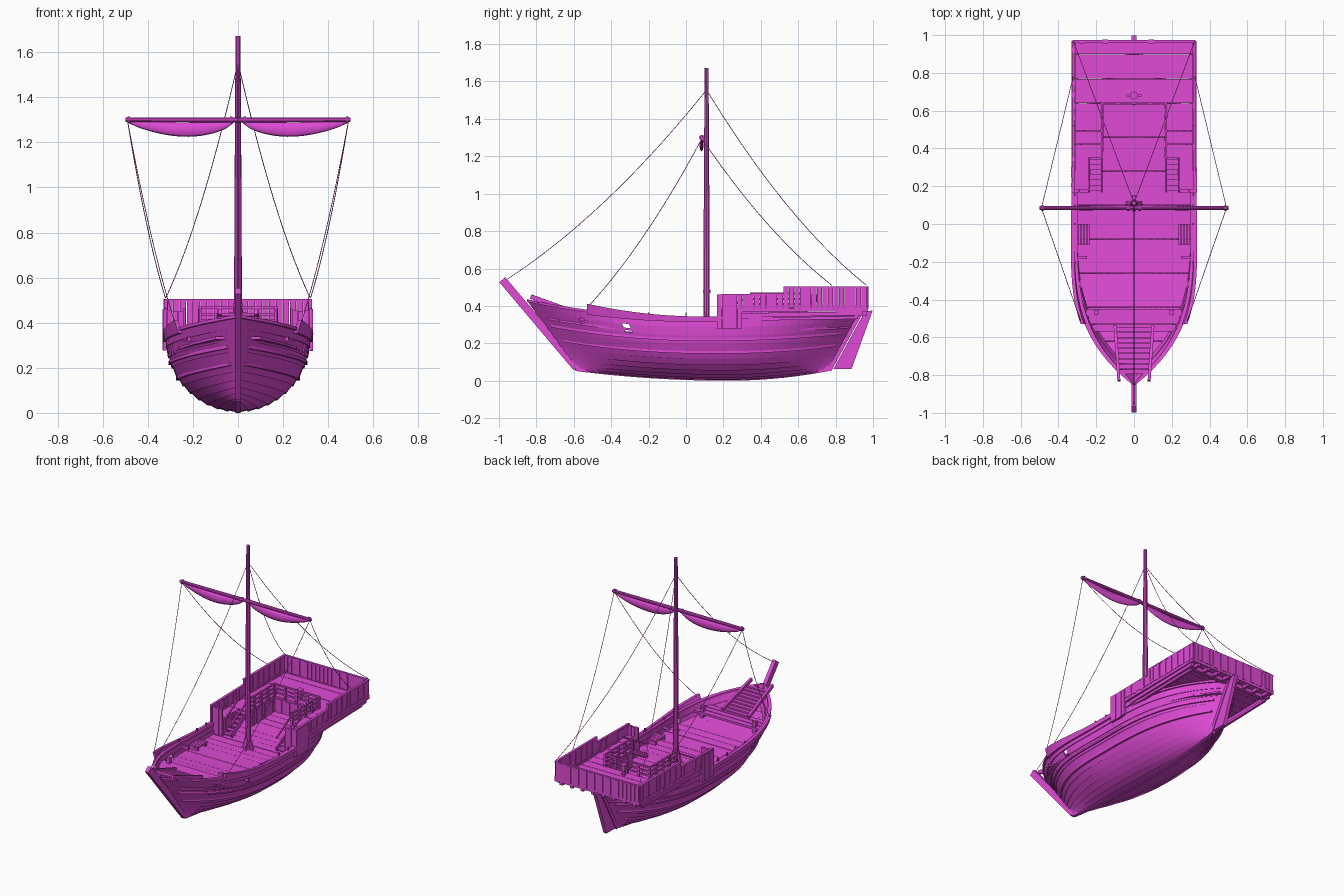
import bpy, bmesh, math, random
from mathutils import Vector as V

random.seed(4)
cube = bpy.data.objects.get("Cube")
if cube:
    bpy.data.objects.remove(cube)

mat = bpy.data.materials.new("magenta")
mat.use_nodes = True
COLOR = (0.75, 0.07, 0.68, 1)
mat.diffuse_color = COLOR
for node in mat.node_tree.nodes:
    if node.type == 'BSDF_PRINCIPLED':
        node.inputs["Base Color"].default_value = COLOR


# ---------- helpers ----------
def finish(name, bm):
    bmesh.ops.recalc_face_normals(bm, faces=bm.faces)
    me = bpy.data.meshes.new(name)
    bm.to_mesh(me)
    bm.free()
    me.materials.append(mat)
    ob = bpy.data.objects.new(name, me)
    bpy.context.collection.objects.link(ob)


def loft(bm, rings):
    rows = [[bm.verts.new(p) for p in r] for r in rings]
    n = len(rows[0])
    for a, b in zip(rows, rows[1:]):
        for i in range(n):
            k = (i + 1) % n
            bm.faces.new((a[i], a[k], b[k], b[i]))
    bm.faces.new(rows[0])
    bm.faces.new(rows[-1])


def box(bm, lo, hi):
    loft(bm, [[(x, lo[1], lo[2]), (x, hi[1], lo[2]), (x, hi[1], hi[2]), (x, lo[1], hi[2])]
              for x in (lo[0], hi[0])])


def frame(d):
    d = d.normalized()
    side = d.cross(V((0, 0, 1)))
    side = V((1, 0, 0)) if side.length < 1e-3 else side.normalized()
    return side, side.cross(d)


def beam(bm, p0, p1, w, h):
    p0, p1 = V(p0), V(p1)
    s, u = frame(p1 - p0)
    loft(bm, [[p + s * a * w / 2 + u * b * h / 2 for a, b in ((-1, -1), (1, -1), (1, 1), (-1, 1))]
              for p in (p0, p1)])


def tube(bm, pts, radii, n=10):
    pts = [V(p) for p in pts]
    s, u = frame(pts[-1] - pts[0])
    loft(bm, [[p + (s * math.cos(k * math.tau / n) + u * math.sin(k * math.tau / n)) * r
               for k in range(n)] for p, r in zip(pts, radii)])


def wall(bm, p0, p1, z0, z1, t=0.012, jitter=0.005, step=0.03):
    # row of upright boards between two plan points
    p0, p1 = V((*p0, 0)), V((*p1, 0))
    n = max(1, round((p1 - p0).length / step))
    s = frame(p1 - p0)[0]
    for i in range(n):
        a, b = p0.lerp(p1, (i + 0.04) / n), p0.lerp(p1, (i + 0.96) / n)
        tt = t / 2 + (i % 2) * 0.002 + random.uniform(0, 0.002)
        lo, hi = z0 - random.uniform(0, jitter), z1 - random.uniform(0, jitter)
        loft(bm, [[a - s * tt + V((0, 0, z)), a + s * tt + V((0, 0, z)),
                   b + s * tt + V((0, 0, z)), b - s * tt + V((0, 0, z))] for z in (lo, hi)])


# ---------- hull shape ----------
def sheer(s):
    return 0.335 + (0.095 if s < 0 else 0.03) * s * s


def hull(s, a):
    zf = 1 - math.cos(a)
    y = (-0.59 - 0.26 * zf) * (1 - s) / 2 + (0.765 + 0.165 * zf) * (1 + s) / 2
    keel = 0.008 + 0.052 * ((s - 0.2) / (1.2 if s < 0.2 else 0.8)) ** 2
    x = 0.318 * math.sin(a) * (1 - abs(s) ** (2.2 + 1.35 * zf))
    return V((x, y, keel + (sheer(s) - keel) * zf))


def s_at(y):
    return max(-1, min(1, (y - 0.04) / 0.89))


def half_width(y, frac=1):
    return hull(s_at(y), math.pi / 2 * frac).x


STATIONS = [i / 22 - 1 for i in range(45)]
STRAKES = 11
bm = bmesh.new()
for j in range(STRAKES):
    a0, a1 = (math.pi / 2 * k / STRAKES for k in (j, j + 1))
    for sx in (1, -1):
        rings = []
        for s in STATIONS:
            ring = []
            for a, off in ((a0, 0.006), (a1, 0), (a1, -0.012), (a0, -0.006)):
                p = hull(s, a) + V((math.sin(a), 0, -math.cos(a))) * off
                ring.append((sx * max(p.x, 0.002), p.y, max(p.z, 0.002)))
            rings.append(ring)
        if j == STRAKES - 2:      # leave the side port open
            k = min(range(44), key=lambda i: abs((rings[i][0][1] + rings[i + 1][0][1]) / 2 + 0.3))
            loft(bm, rings[:k + 1])
            loft(bm, rings[k + 1:])
        else:
            loft(bm, rings)
finish("hull_planks", bm)

# wales, gunwale and raised side boards
bm = bmesh.new()
for sx in (1, -1):
    for frac in (0.62, 0.77):
        loft(bm, [[(sx * (p.x + o), p.y, p.z + h) for o, h in
                   ((-0.005, -0.007), (0.011, -0.007), (0.011, 0.007), (-0.005, 0.007))]
                  for p in (hull(s, math.pi / 2 * frac) for s in STATIONS[1:-1])])
    loft(bm, [[(sx * max(p.x + o, 0.001), p.y, p.z + h) for o, h in
               ((-0.018, -0.008), (0.009, -0.008), (0.009, 0.006), (-0.018, 0.006))]
              for p in (hull(s, math.pi / 2) for s in STATIONS)])
    rings = []
    for i in range(17):
        t = i / 16
        p = hull(s_at(-0.53 + 0.7 * t), math.pi / 2)
        top = 0.008 + 0.03 * (1 - t) ** 2
        flare = 0.016 * (1 - t) ** 2
        rings.append([(sx * (p.x + o), p.y, p.z + h) for o, h in
                      ((-0.006, -0.02), (0.012, -0.02), (0.014 + flare, top), (-0.004 + flare, top))])
    loft(bm, rings)
finish("wales_and_gunwale", bm)

# stem, keel, sternpost and rudder
bm = bmesh.new()
beam(bm, (0, -0.982, 0.54), (0, -0.585, 0.07), 0.026, 0.042)
ks = [hull(s, 0) for s in STATIONS[::2]]
loft(bm, [[(x, p.y, p.z + h) for x, h in ((-0.012, -0.008), (0.012, -0.008), (0.012, 0.02), (-0.012, 0.02))]
          for p in ks])
beam(bm, (0, 0.766, 0.055), (0, 0.932, 0.36), 0.026, 0.022)
finish("stem_and_keel", bm)
bm = bmesh.new()
loft(bm, [[(x, y, z) for y, z in ((0.788, 0.062), (0.885, 0.062), (0.998, 0.375), (0.957, 0.372))]
          for x in (-0.012, 0.012)])
finish("rudder", bm)

# main deck, planked athwart
bm = bmesh.new()
y = -0.74
while y < 0.84:
    rings = []
    lift = random.uniform(0, 0.003)
    for yy in (y, y + 0.0585):
        w, z = max(0.01, half_width(yy, 0.86) - 0.008), sheer(s_at(yy)) - 0.07 + lift
        rings.append([(-w, yy, z - 0.012), (w, yy, z - 0.012), (w, yy, z), (-w, yy, z)])
    loft(bm, rings)
    y += 0.06
finish("main_deck", bm)

# foredeck step and bow ramp
bm = bmesh.new()
for i, yy in enumerate((-0.47, -0.51, -0.55)):
    w = half_width(yy, 0.93) - 0.015
    box(bm, (-w, yy - 0.019, 0.32), (w, yy + 0.019, 0.335 + 0.002 * i))
for sx in (1, -1):
    beam(bm, (sx * 0.1, -0.54, 0.345), (sx * 0.08, -0.83, 0.45), 0.016, 0.024)
    box(bm, (sx * 0.2 - 0.012, -0.48, 0.28), (sx * 0.2 + 0.012, -0.455, 0.375))
for i in range(9):
    t = i / 9
    yy, z = -0.56 - 0.25 * t, 0.343 + 0.092 * t
    box(bm, (-0.09, yy - 0.013, z - 0.006), (0.09, yy + 0.013, z + 0.004))
finish("bow_ramp", bm)

# aft castle deck, with a well, stair notches and short joist ends below
bm = bmesh.new()
rows = [(0.175, 0.35, 0.24), (0.35, 0.64, 0.17), (0.64, 0.965, 0)]
for y0, y1, inner in rows:
    n = round((y1 - y0) / 0.065)
    for i in range(n):
        a, b = y0 + (y1 - y0) * i / n, y0 + (y1 - y0) * (i + 0.975) / n
        top = 0.384 + random.uniform(0, 0.003)
        for lo, hi in ([(-0.318, 0.318)] if not inner else [(-0.318, -inner), (inner, 0.318)]):
            box(bm, (lo, a, 0.37), (hi, b, top))
for i in range(8):
    x = -0.28 + 0.08 * i
    box(bm, (x - 0.01, 0.925, 0.35), (x + 0.01, 0.968, 0.37))
box(bm, (-0.315, 0.9, 0.345), (0.315, 0.925, 0.37))
finish("castle_deck", bm)

# castle walls, side beams and bulkheads
bm = bmesh.new()
wall(bm, (-0.32, 0.966), (0.32, 0.966), 0.388, 0.503)
box(bm, (-0.325, 0.958, 0.497), (0.325, 0.973, 0.505))
box(bm, (-0.325, 0.955, 0.368), (0.325, 0.972, 0.392))
for sx in (1, -1):
    x = sx * 0.32
    wall(bm, (x, 0.52), (x, 0.966), 0.388, 0.505)
    wall(bm, (x, 0.3), (x, 0.52), 0.385, 0.462)
    wall(bm, (sx * 0.325, 0.165), (sx * 0.325, 0.3), 0.28, 0.46)
    beam(bm, (x, 0.52, 0.5), (x, 0.97, 0.5), 0.016, 0.01)
    beam(bm, (x, 0.165, 0.457), (x, 0.52, 0.463), 0.016, 0.01)
    beam(bm, (sx * 0.32, 0.28, 0.396), (sx * 0.32, 0.968, 0.396), 0.02, 0.01)
    beam(bm, (sx * 0.318, 0.28, 0.377), (sx * 0.318, 0.968, 0.38), 0.02, 0.018)
    beam(bm, (sx * 0.312, 0.28, 0.35), (sx * 0.312, 0.945, 0.36), 0.018, 0.022)
    beam(bm, (sx * 0.305, 0.28, 0.328), (sx * 0.3, 0.92, 0.338), 0.016, 0.016)
    wall(bm, (sx * 0.17, 0.35), (sx * 0.17, 0.64), 0.265, 0.375)
    wall(bm, (sx * 0.24, 0.175), (sx * 0.24, 0.35), 0.265, 0.375)
    wall(bm, (sx * 0.24, 0.175), (sx * 0.315, 0.175), 0.265, 0.455)
wall(bm, (-0.17, 0.64), (0.17, 0.64), 0.265, 0.375)
finish("castle_walls", bm)

# railing round the well
bm = bmesh.new()
for p, q in (((-0.17, 0.35), (-0.17, 0.64)), ((-0.17, 0.64), (0.17, 0.64)), ((0.17, 0.64), (0.17, 0.35))):
    for z in (0.41, 0.438, 0.466):
        beam(bm, (*p, z), (*q, z), 0.01, 0.011)
    for i in range(5):
        x, yy = V(p).lerp(V(q), i / 4)
        box(bm, (x - 0.007, yy - 0.007, 0.38), (x + 0.007, yy + 0.007, 0.472))
finish("well_railing", bm)

# stairs, benches and pins
bm = bmesh.new()
for sx in (1, -1):
    for i in range(6):
        yy, z = 0.19 + 0.028 * i, 0.285 + 0.019 * i
        box(bm, (sx * 0.205 - 0.03, yy - 0.014, z - 0.008), (sx * 0.205 + 0.03, yy + 0.014, z))
    for x in (0.172, 0.238):
        beam(bm, (sx * x, 0.175, 0.28), (sx * x, 0.35, 0.38), 0.008, 0.03)
        beam(bm, (sx * x, 0.175, 0.36), (sx * x, 0.35, 0.46), 0.008, 0.01)
    for i in range(4):
        x = sx * (0.242 + 0.016 * i)
        box(bm, (x - 0.007, -0.11, 0.285), (x + 0.007, 0, 0.297))
    for yy in (-0.1, -0.01):
        box(bm, (sx * 0.265 - 0.03, yy - 0.007, 0.262), (sx * 0.265 + 0.03, yy + 0.007, 0.286))
    box(bm, (sx * 0.275 - 0.025, -0.185, 0.3), (sx * 0.275 + 0.025, -0.17, 0.32))
    for yy in (-0.2, 0, 0.1):
        x = sx * (half_width(yy) - 0.004)
        box(bm, (x - 0.004, yy - 0.004, 0.3), (x + 0.004, yy + 0.004, 0.366))
finish("stairs_and_fittings", bm)

# capstan
bm = bmesh.new()
tube(bm, [(0, 0.68, z) for z in (0.38, 0.42, 0.42, 0.46)], (0.014, 0.012, 0.022, 0.022), 8)
beam(bm, (-0.04, 0.68, 0.44), (0.04, 0.68, 0.44), 0.01, 0.01)
finish("capstan", bm)

# mast, with a collar and foot knees
bm = bmesh.new()
tube(bm, [(0, 0.11, z) for z in (0.25, 0.9, 1.672)], (0.018, 0.016, 0.011))
tube(bm, [(0, 0.11, z) for z in (0.47, 0.485)], (0.021, 0.021))
for dx, dy in ((1, 0), (-1, 0), (0, 1), (0, -1)):
    beam(bm, (dx * 0.034, 0.11 + dy * 0.034, 0.265), (dx * 0.012, 0.11 + dy * 0.012, 0.34), 0.016, 0.016)
finish("mast", bm)

# yard and furled sail
bm = bmesh.new()
tube(bm, [(x, 0.085, 1.3) for x in (-0.5, 0, 0.5)], (0.01, 0.012, 0.01))
for x in (-0.485, 0.485, -0.03, 0.03):
    tube(bm, [(x - 0.006, 0.085, 1.3), (x + 0.006, 0.085, 1.3)], (0.015, 0.015))
finish("yard", bm)
bm = bmesh.new()
for sx in (1, -1):
    rings = []
    for i in range(15):
        t = i / 14
        b = math.sin(math.pi * t ** 0.85) ** 0.8
        c = V((sx * (0.02 + 0.465 * t), 0.084 + 0.002 * math.sin(9 * t), 1.292 - 0.035 * b))
        rings.append([c + V((0, math.cos(k * math.tau / 8) * (0.004 + 0.006 * b),
                             math.sin(k * math.tau / 8) * (0.006 + 0.026 * b))) for k in range(8)])
    loft(bm, rings)
for f in bm.faces:
    f.smooth = len(f.verts) == 4
finish("furled_sail", bm)

# slack rigging lines
bm = bmesh.new()


def rope(p, q, sag):
    pts = [V(p).lerp(V(q), i / 14) - V((0, 0, 4 * sag * (i / 14) * (1 - i / 14))) for i in range(15)]
    tube(bm, pts, [0.0018] * 15, 5)


rope((0, 0.11, 1.555), (0, -0.96, 0.54), 0.08)
for sx in (1, -1):
    rope((0, 0.11, 1.555), (sx * 0.32, 0.965, 0.51), 0.09)
    rope((sx * 0.49, 0.085, 1.295), (sx * 0.28, -0.52, 0.4), 0.06)
    rope((sx * 0.49, 0.085, 1.295), (sx * 0.322, 0.78, 0.51), 0.06)
finish("rigging", bm)
